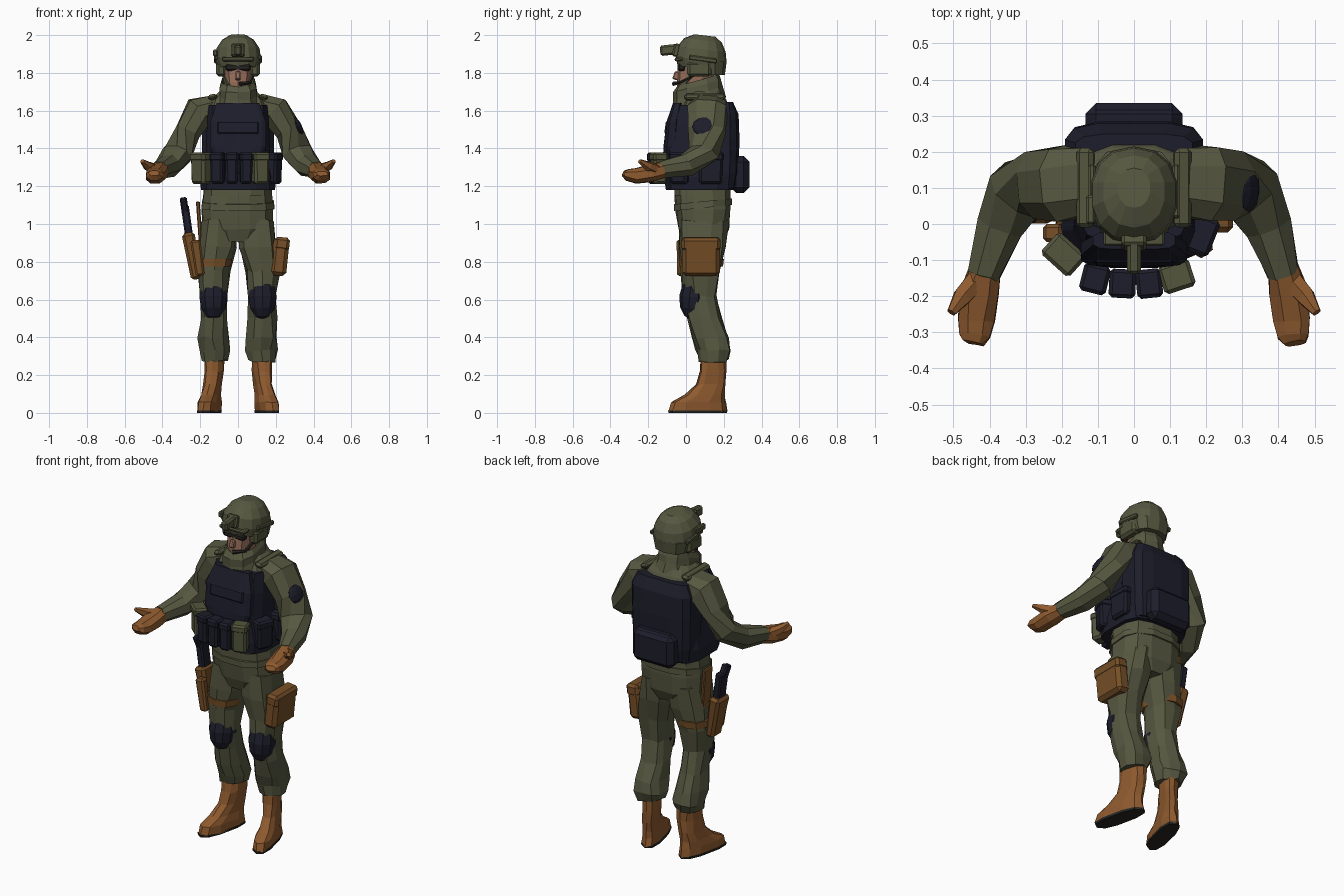
import bpy, bmesh, math, random
from mathutils import Vector, Matrix, Euler

random.seed(4)


def material(name, r, g, b):
    m = bpy.data.materials.new(name)
    m.diffuse_color = (r, g, b, 1)
    return m


OLIVE = material("olive cloth", 0.095, 0.098, 0.052)
GREEN = material("green webbing", 0.088, 0.092, 0.046)
NAVY = material("navy armour", 0.012, 0.0125, 0.024)
TAN = material("tan leather", 0.27, 0.102, 0.028)
BROWN = material("brown pouch", 0.18, 0.078, 0.02)
SKIN = material("skin", 0.32, 0.16, 0.105)
DARK = material("dark rubber", 0.02, 0.019, 0.017)


def finish(name, bm, mat):
    bmesh.ops.recalc_face_normals(bm, faces=bm.faces)
    me = bpy.data.meshes.new(name)
    bm.to_mesh(me)
    bm.free()
    me.materials.append(mat)
    ob = bpy.data.objects.new(name, me)
    bpy.context.collection.objects.link(ob)
    return ob


def skin_rings(name, rings, mat, jitter=0):
    """Bridge rings of points and cap both ends."""
    bm = bmesh.new()
    vs = [[bm.verts.new(p + Vector([random.uniform(-jitter, jitter) for _ in "xyz"]))
           for p in r] for r in rings]
    n = len(vs[0])
    for a, b in zip(vs, vs[1:]):
        for i in range(n):
            j = (i + 1) % n
            bm.faces.new((a[i], a[j], b[j], b[i]))
    bm.faces.new(vs[0])
    bm.faces.new(vs[-1])
    return finish(name, bm, mat)


def oval(n, p):
    out = []
    for i in range(n):
        a = 2 * math.pi * (i + 0.5) / n
        c, s = math.cos(a), math.sin(a)
        out.append((math.copysign(abs(c) ** p, c), math.copysign(abs(s) ** p, s)))
    return out


def loft(name, rings, mat, n=10, p=0.8, s=1, jitter=0, tilt=0, shear=0):
    """Stack horizontal rings (x, y, z, rx, ry); tilt leans z and shear leans x along y."""
    out = []
    for x, y, z, rx, ry in rings:
        out.append([Vector((s * (x + rx * c - shear * ry * d), y + ry * d, z + tilt * ry * d))
                    for c, d in oval(n, p)])
    return skin_rings(name, out, mat, jitter)


def limb(name, pts, mat, n=8, s=1, jitter=0):
    """Tube through points (x, y, z, side radius, height radius)."""
    ps = [Vector((s * q[0], q[1], q[2])) for q in pts]
    out = []
    for i, q in enumerate(pts):
        t = (ps[min(i + 1, len(ps) - 1)] - ps[max(i - 1, 0)]).normalized()
        u = t.cross(Vector((0, 0, 1))).normalized()
        v = u.cross(t)
        out.append([ps[i] + u * q[3] * c + v * q[4] * d for c, d in oval(n, 0.85)])
    return skin_rings(name, out, mat, jitter)


def place(bm, c, rot):
    m = Matrix.Translation(c) @ Euler([math.radians(a) for a in rot]).to_matrix().to_4x4()
    bmesh.ops.transform(bm, matrix=m, verts=bm.verts)


def box(name, c, size, mat, rot=(0, 0, 0), bevel=0.012, taper=1):
    bm = bmesh.new()
    bmesh.ops.create_cube(bm, size=1)
    for v in bm.verts:
        if v.co.z < 0:
            v.co.x *= taper
            v.co.y *= taper
    bmesh.ops.scale(bm, vec=size, verts=bm.verts)
    if bevel:
        bmesh.ops.bevel(bm, geom=bm.edges[:], offset=bevel, segments=1, affect='EDGES')
    place(bm, c, rot)
    return finish(name, bm, mat)


def ball(name, c, r, mat, rot=(0, 0, 0)):
    bm = bmesh.new()
    bmesh.ops.create_uvsphere(bm, u_segments=10, v_segments=6, radius=1)
    bmesh.ops.scale(bm, vec=r, verts=bm.verts)
    place(bm, c, rot)
    return finish(name, bm, mat)


# legs, boots, knee pads, arms and gloves, both sides
for s, side in ((1, "left"), (-1, "right")):
    loft(side + "_trouser_leg", [
        (.095, .095, 1.02, .095, .13), (.105, .088, .88, .1, .122), (.132, .078, .75, .09, .105),
        (.13, .075, .62, .072, .092), (.13, .1, .5, .075, .088), (.128, .127, .4, .082, .097),
        (.125, .147, .33, .083, .092), (.125, .145, .275, .068, .072)],
        OLIVE, s=s, jitter=.009)
    loft(side + "_boot", [
        (.152, .062, .01, .052, .155), (.15, .065, .055, .05, .145), (.142, .1, .095, .045, .105),
        (.132, .132, .15, .044, .078), (.125, .142, .22, .048, .07), (.125, .145, .3, .05, .066)],
        TAN, s=s, p=.75, shear=.22, jitter=.004)
    loft(side + "_sole", [(.152, .062, 0, .052, .154), (.152, .062, .013, .054, .157)],
         DARK, s=s, p=.75, shear=.22)
    ball(side + "_knee_pad", (s * .13, .042, .612), (.078, .078, .12), NAVY, (-6, 0, 0))
    limb(side + "_sleeve", [
        (.13, .12, 1.62, .1, .07), (.2, .112, 1.598, .108, .085), (.268, .108, 1.49, .1, .068),
        (.318, .095, 1.375, .088, .07), (.37, .0, 1.31, .068, .062),
        (.415, -.14, 1.285, .046, .046)], OLIVE, s=s, jitter=.005)
    limb(side + "_glove", [
        (.413, -.125, 1.285, .046, .046), (.428, -.19, 1.268, .056, .048),
        (.438, -.265, 1.255, .054, .042), (.441, -.31, 1.26, .045, .032),
        (.445, -.33, 1.268, .03, .014)], TAN, s=s, jitter=.003)
    limb(side + "_thumb", [
        (.435, -.155, 1.285, .032, .034), (.475, -.2, 1.305, .028, .026),
        (.506, -.245, 1.333, .013, .011)], TAN, n=6, s=s)
    # shoulder straps, helmet ear covers and chin straps
    box(side + "_shoulder_strap", (s * .135, .1, 1.672), (.05, .22, .03), GREEN, (0, s * 15, 0))
    box(side + "_helmet_rail", (s * .116, .09, 1.872), (.02, .15, .026), GREEN, (-8, 0, 0), .006)
    box(side + "_ear_cover", (s * .088, .07, 1.82), (.055, .13, .08), GREEN, (0, 0, 0), .015)
    limb(side + "_chin_strap", [(.08, .04, 1.8, .008, .012), (.058, -.02, 1.735, .008, .012),
                                (.0, -.045, 1.712, .008, .01)], GREEN, n=4, s=s)

# trunk
loft("trouser_seat", [
    (0, .09, .91, .12, .11), (0, .092, .97, .19, .135), (0, .092, 1.08, .193, .15),
    (0, .088, 1.24, .178, .152)], OLIVE, n=12, jitter=.006)
loft("jacket", [
    (0, .085, 1.15, .18, .15), (0, .09, 1.4, .16, .16), (0, .1, 1.6, .17, .14),
    (0, .1, 1.66, .15, .115), (0, .09, 1.71, .09, .09)], OLIVE, n=12, p=.7)
loft("vest", [
    (0, .075, 1.18, .2, .185), (0, .075, 1.25, .205, .195), (0, .075, 1.38, .172, .195),
    (0, .088, 1.52, .168, .182), (0, .095, 1.63, .158, .15)], NAVY, n=12, p=.55)
loft("vest_back_panel", [
    (0, .18, 1.19, .175, .085), (0, .18, 1.27, .19, .1), (0, .18, 1.45, .195, .105),
    (0, .185, 1.58, .195, .095), (0, .2, 1.645, .165, .05)], NAVY, n=12, p=.5)
loft("vest_chest_plate", [
    (0, -.08, 1.36, .13, .042), (0, -.08, 1.41, .15, .04), (0, -.07, 1.54, .15, .034),
    (0, -.045, 1.64, .115, .025)], NAVY, n=12, p=.5)
box("vest_chest_flap", (0, -.1, 1.51), (.22, .022, .07), NAVY, (-8, 0, 0), .008)
box("back_pouch", (0, .285, 1.262), (.27, .1, .195), NAVY, (0, 0, 0), .03)
box("back_pouch_flap", (0, .29, 1.325), (.24, .07, .06), NAVY, (-12, 0, 0), .015)

# row of vest pouches: x, y, width, turn, colour
for i, (x, y, w, turn, mat) in enumerate((
        (-.195, -.085, .1, -42, GREEN), (-.108, -.152, .07, -14, NAVY),
        (-.032, -.165, .068, -3, NAVY), (.042, -.165, .066, 6, NAVY),
        (.118, -.145, .085, 18, GREEN), (.185, -.03, .1, 68, NAVY), (.19, .13, .13, 92, NAVY))):
    box("vest_pouch_%d" % (i + 1), (x, y, 1.295), (w, .075, .165), mat, (0, 0, turn), .012, .92)
    box("vest_pouch_flap_%d" % (i + 1), (x, y, 1.355), (w + .006, .08, .045), mat, (0, 0, turn), .01)

# hip belt, thigh strap, holster, sidearm and thigh pouch
loft("hip_belt", [(0, .09, 1.085, .198, .158), (0, .09, 1.12, .196, .159)], OLIVE, n=12, tilt=.1)
loft("thigh_strap", [(-.13, .08, .775, .096, .116), (-.128, .081, .815, .099, .12)], BROWN)
box("holster_drop_strap", (-.203, .1, .98), (.02, .075, .28), BROWN, (0, -4, 0), .005)
box("holster", (-.243, .06, .83), (.07, .12, .25), BROWN, (0, -10, 0), .015, .75)
box("holster_magazine", (-.213, -.025, .82), (.055, .05, .19), BROWN, (0, -8, 0), .01, .85)
box("sidearm_slide", (-.268, .06, 1.0), (.042, .075, .2), NAVY, (0, -8, 0), .008)
box("sidearm_grip", (-.284, .04, 1.095), (.038, .055, .085), NAVY, (20, -8, 0), .008)
box("thigh_pouch", (.222, .08, .828), (.085, .2, .205), BROWN, (0, 6, 0), .02)
box("thigh_pouch_flap", (.233, .08, .895), (.08, .206, .07), BROWN, (0, 6, 0), .015)

# oval patch on one shoulder
ball("shoulder_patch", (.318, .1, 1.515), (.022, .068, .055), NAVY, (0, -25, 0))

# collar and head
loft("collar", [
    (0, .07, 1.63, .125, .14), (0, .062, 1.69, .1, .132), (0, .06, 1.73, .1, .13),
    (0, .065, 1.76, .088, .112), (0, .065, 1.72, .066, .085)], OLIVE, n=10, tilt=.28, jitter=.005)
loft("head", [
    (0, .04, 1.66, .05, .06), (0, .03, 1.7, .05, .075), (0, .045, 1.75, .068, .094),
    (0, .055, 1.82, .076, .1), (0, .06, 1.89, .075, .09)], SKIN, n=10)
box("nose", (0, -.05, 1.785), (.024, .03, .045), SKIN, (-15, 0, 0), .006, 1.2)
box("eyewear", (0, -.022, 1.828), (.135, .045, .036), DARK, (0, 0, 0), .01)
limb("microphone_boom", [(.085, .05, 1.79, .007, .007), (.065, -.03, 1.75, .007, .007),
                         (.01, -.065, 1.742, .012, .012)], DARK, n=5)

# helmet with front mount and side lamp
loft("helmet", [
    (0, .08, 1.822, .112, .124), (0, .08, 1.87, .124, .135), (0, .082, 1.925, .117, .128),
    (0, .09, 1.972, .086, .1), (0, .1, 1.998, .045, .055)], OLIVE, n=14, p=.9, tilt=-.12)
loft("helmet_neck_guard", [(0, .12, 1.79, .1, .086), (0, .115, 1.86, .117, .1)],
     OLIVE, n=10)
box("helmet_brim", (0, -.035, 1.873), (.17, .05, .02), OLIVE, (8, 0, 0), .006)
box("helmet_mount_plate", (0, -.05, 1.92), (.07, .035, .07), GREEN, (-15, 0, 0), .008)
box("helmet_mount_arm", (0, -.085, 1.922), (.04, .105, .055), GREEN, (6, 0, 0), .01)
box("helmet_lamp", (-.12, .04, 1.905), (.025, .08, .035), GREEN, (0, 0, 0), .006)
